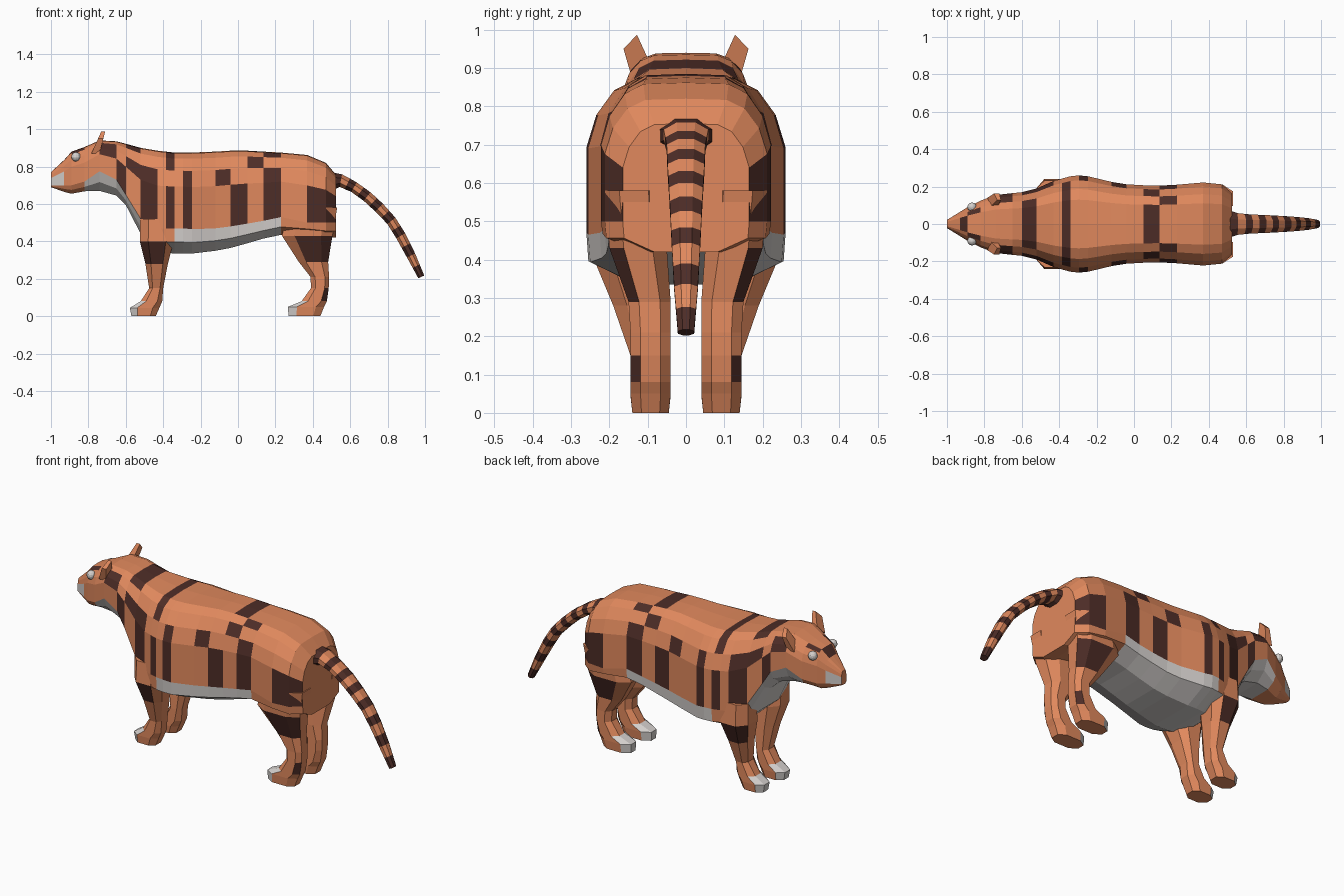
import bpy, bmesh, math
from mathutils import Vector

if "Cube" in bpy.data.objects:
    bpy.data.objects.remove(bpy.data.objects["Cube"])


def material(name, rgb):
    m = bpy.data.materials.new(name)
    m.diffuse_color = (*rgb, 1)
    m.use_nodes = True
    m.node_tree.nodes["Principled BSDF"].inputs["Base Color"].default_value = m.diffuse_color
    return m


ORANGE, DARK, WHITE = 0, 1, 2
COATS = [material("orange_fur", (0.75, 0.25, 0.11)),
         material("dark_fur", (0.075, 0.026, 0.02)),
         material("pale_fur", (0.66, 0.63, 0.61))]


def finish(name, bm, mirror=False):
    bmesh.ops.recalc_face_normals(bm, faces=bm.faces[:])
    me = bpy.data.meshes.new(name)
    bm.to_mesh(me)
    bm.free()
    for m in COATS:
        me.materials.append(m)
    ob = bpy.data.objects.new(name, me)
    bpy.context.collection.objects.link(ob)
    if mirror:
        mod = ob.modifiers.new("mirror", "MIRROR")
        mod.use_axis = (False, True, False)
    return ob


def loft(name, rings, coat, mirror=False, caps=(ORANGE, ORANGE)):
    """Skin closed rings; coat(segment, side) picks the fur colour."""
    bm = bmesh.new()
    vs = [[bm.verts.new(p) for p in r] for r in rings]
    n = len(rings[0])
    for i in range(len(vs) - 1):
        for j in range(n):
            k = (j + 1) % n
            f = bm.faces.new((vs[i][j], vs[i][k], vs[i + 1][k], vs[i + 1][j]))
            f.material_index = coat(i, j)
    for ring, c in zip((vs[0], vs[-1]), caps):
        bm.faces.new(ring).material_index = c
    return finish(name, bm, mirror)


# Body and head: x, half width, back height, flank height, belly height
BODY = [
    (-1.0, .022, .77, .70, .69), (-.93, .065, .835, .70, .665),
    (-.89, .09, .88, .70, .655), (-.82, .125, .905, .72, .668),
    (-.74, .155, .94, .775, .67), (-.65, .165, .935, .73, .645),
    (-.60, .17, .922, .65, .595), (-.52, .19, .90, .52, .44),
    (-.43, .23, .885, .47, .36), (-.385, .243, .88, .47, .34),
    (-.34, .255, .875, .47, .335), (-.295, .26, .875, .47, .335),
    (-.245, .255, .875, .465, .335), (-.12, .225, .88, .47, .35),
    (-.04, .212, .885, .48, .365), (.05, .207, .885, .495, .39),
    (.135, .205, .88, .51, .415), (.23, .21, .875, .53, .435),
    (.37, .222, .862, .50, .44), (.47, .212, .82, .50, .42),
    (.525, .165, .755, .50, .42)]
# Dark patches: body segment -> rows counted from the spine down
STRIPES = {1: [0], 2: [1], 4: [2, 3], 5: [4], 6: [0, 1, 3], 7: [3, 4],
           9: [0, 1, 2, 4], 11: [3, 4], 13: [3], 14: [4], 15: [0, 2],
           16: [1, 3, 4], 18: [4], 19: [4]}


def body_ring(x, w, top, flank, belly):
    h = top - flank
    e = .85 if x < -.5 else .98
    half = [(0, top), (.5 * w, top - .01 * h), (.72 * w, top - .08 * h),
            (.9 * w, top - .24 * h), (w, top - .45 * h), (w, flank),
            (e * w, flank - .55 * (flank - belly)), (.5 * w, belly), (0, belly)]
    ring = half + [(-y, z) for y, z in half[-2:0:-1]]
    return [(x, y, z) for y, z in ring]


def body_coat(i, j):
    row = j if j < 8 else 15 - j
    if row in STRIPES.get(i, []):
        return DARK
    if (i == 0 and row == 4) or (3 <= i < 17 and row >= 6):
        return WHITE
    if row == 5 and (3 <= i < 7 or 10 <= i < 17):
        return WHITE
    return ORANGE


loft("body", [body_ring(*r) for r in BODY], body_coat)

# Legs: z, front x, rear x, inner y, outer y
OCT = [(-1, -.45), (-.5, -1), (.55, -1), (1, -.5),
       (1, .5), (.55, 1), (-.5, 1), (-1, .45)]
FRONT = [(.52, -.525, -.34, .07, .232), (.40, -.525, -.345, .05, .24),
         (.28, -.495, -.375, .045, .19), (.15, -.475, -.40, .04, .145),
         (.08, -.52, -.405, .04, .145), (.045, -.578, -.42, .04, .145),
         (0, -.57, -.44, .045, .14)]
HIND = [(.58, .27, .53, .06, .212), (.43, .235, .505, .05, .2),
        (.29, .325, .482, .04, .15), (.21, .388, .487, .04, .145),
        (.15, .39, .485, .04, .145), (.08, .34, .475, .04, .145),
        (.05, .267, .46, .04, .145), (0, .27, .44, .045, .14)]


def leg(name, rows, dark):
    rings = []
    for z, x0, x1, y0, y1 in rows:
        rings.append([((x0 + x1) / 2 + u * (x1 - x0) / 2,
                       (y0 + y1) / 2 + v * (y1 - y0) / 2, z) for u, v in OCT])
    toes = len(rows) - 3

    def coat(i, j):
        if (i, j) in dark:
            return DARK
        return WHITE if i >= toes and j in (0, 6, 7) else ORANGE
    loft(name, rings, coat, True)


leg("front_legs", FRONT, {(1, 6), (1, 5)})
leg("hind_legs", HIND, {(1, 5), (1, 4), (4, 4)})

# Tail: x, z, half width, half thickness
TAIL = [(.47, .72, .09, .06), (.55, .725, .06, .035), (.62, .69, .052, .03),
        (.69, .64, .05, .03), (.755, .58, .046, .03), (.82, .51, .042, .028),
        (.87, .43, .038, .028), (.925, .325, .032, .025), (.98, .21, .022, .018)]
path = []
for a, b in zip(TAIL, TAIL[1:]):
    path += [Vector(a), (Vector(a) + Vector(b)) / 2]
path.append(Vector(TAIL[-1]))
rings = []
for i, p in enumerate(path):
    d = path[min(i + 1, len(path) - 1)] - path[max(i - 1, 0)]
    t = Vector((d[0], d[1])).normalized()
    ring = []
    for k in range(8):
        a = math.tau * (k + .5) / 8
        s = math.sin(a) * p[3] * 1.05
        ring.append((p[0] - t.y * s, math.cos(a) * p[2] * 1.05, p[1] + t.x * s))
    rings.append(ring)
loft("tail", rings, lambda i, j: DARK if i % 2 else ORANGE, caps=(ORANGE, DARK))

# Ears: thin leaning plates
EAR = [(.095, .915), (.128, .987), (.163, .95), (.14, .87)]
ear = [[(-.755 + (z - .89) * .35 + s * (.022 - (z - .87) * .1), y, z)
        for y, z in EAR] for s in (-1, 1)]
loft("ears", ear, lambda i, j: ORANGE, True)

# Eyes
bm = bmesh.new()
bmesh.ops.create_uvsphere(bm, u_segments=12, v_segments=8, radius=.025)
bmesh.ops.translate(bm, verts=bm.verts[:], vec=(-.866, .09, .852))
for f in bm.faces:
    f.material_index = WHITE
finish("eyes", bm, True)
